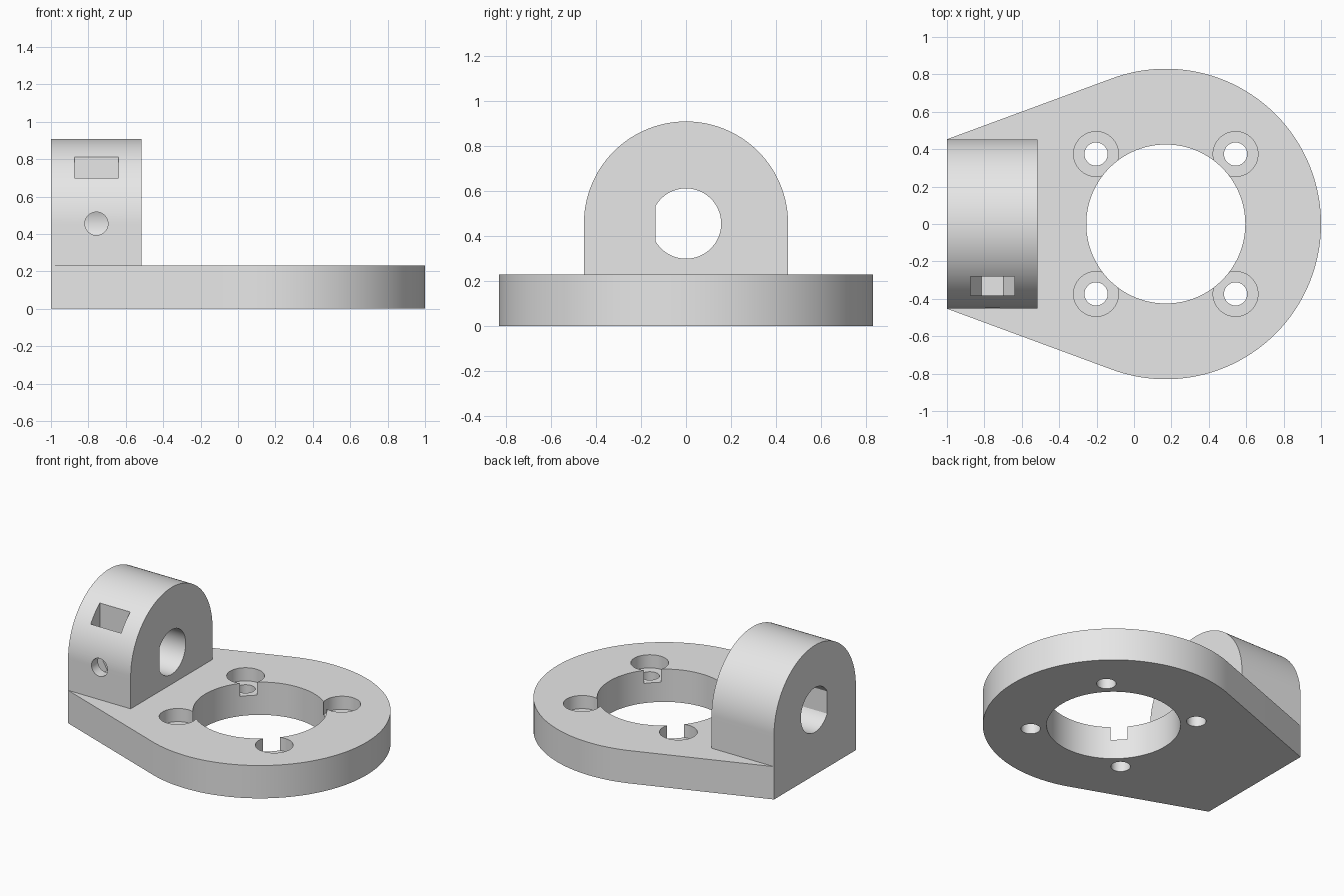
import bpy, bmesh
from math import cos, sin, radians
from mathutils import Vector

cube = bpy.data.objects.get("Cube")
if cube:
    bpy.data.objects.remove(cube, do_unlink=True)

# One plain grey for the whole bracket
grey = bpy.data.materials.new("light_grey")
grey.use_nodes = True
grey.diffuse_color = (0.8, 0.8, 0.8, 1)
grey.node_tree.nodes["Principled BSDF"].inputs["Base Color"].default_value = (0.8, 0.8, 0.8, 1)

# How a 2D profile point plus a depth becomes a 3D point, per extrusion axis
AXES = {
    "x": lambda a, b, d: Vector((d, a, b)),
    "y": lambda a, b, d: Vector((a, d, b)),
    "z": lambda a, b, d: Vector((a, b, d)),
}


def arc(ca, cb, radius, start=0, end=360, steps=96):
    """Points on an arc; a full circle leaves out the repeated last point."""
    count = steps if end - start == 360 else steps + 1
    angles = [radians(start + (end - start) * i / steps) for i in range(count)]
    return [(ca + radius * cos(t), cb + radius * sin(t)) for t in angles]


def prism(name, profile, axis, low, high):
    """Extrude a closed profile along an axis."""
    bm = bmesh.new()
    face = bm.faces.new([bm.verts.new(AXES[axis](a, b, low)) for a, b in profile])
    top = bmesh.ops.extrude_face_region(bm, geom=[face])
    moved = [g for g in top["geom"] if isinstance(g, bmesh.types.BMVert)]
    bmesh.ops.translate(bm, verts=moved, vec=AXES[axis](0, 0, high - low))
    bmesh.ops.recalc_face_normals(bm, faces=bm.faces)
    mesh = bpy.data.meshes.new(name)
    bm.to_mesh(mesh)
    bm.free()
    mesh.materials.append(grey)
    obj = bpy.data.objects.new(name, mesh)
    bpy.context.collection.objects.link(obj)
    return obj


def activate(obj):
    bpy.ops.object.select_all(action="DESELECT")
    obj.select_set(True)
    bpy.context.view_layer.objects.active = obj


def cut(obj, profile, axis, low, high):
    """Subtract an extruded profile from a part."""
    cutter = prism("cutter", profile, axis, low, high)
    cutter.hide_render = True
    mod = obj.modifiers.new("cut", "BOOLEAN")
    mod.operation = "DIFFERENCE"
    mod.solver = "EXACT"
    mod.object = cutter
    activate(obj)
    bpy.ops.object.modifier_apply(modifier=mod.name)
    bpy.data.objects.remove(cutter, do_unlink=True)


CENTRE = 0.17          # x of the round end
THICK = 0.23           # plate thickness
HALF = 0.453           # half width of the lug
AXIS_Z = 0.455         # height of the shaft axis
LUG_X = -0.757         # middle of the lug

# Base plate: round end with tangent sides running to the lug
outline = arc(CENTRE, 0, 0.83, -110.1, 110.1, 128) + [(-1, HALF), (-1, -HALF)]
plate = prism("base_plate", outline, "z", 0, THICK)
cut(plate, arc(CENTRE, 0, 0.425, steps=128), "z", -0.1, 0.5)

# Four counterbored screw holes that break into the central bore
for sx in (-1, 1):
    for sy in (-1, 1):
        x, y = CENTRE + sx * 0.373, sy * 0.374
        cut(plate, arc(x, y, 0.12, steps=64), "z", THICK - 0.092, 0.5)
        cut(plate, arc(x, y, 0.062, steps=48), "z", -0.1, 0.5)

# Shaft lug with a rounded top
lug = prism("shaft_lug", arc(0, AXIS_Z, HALF, 0, 180) + [(-HALF, THICK), (HALF, THICK)],
            "x", -1, -0.515)

# D-shaped shaft bore, flat towards the front
cut(lug, arc(0, AXIS_Z, 0.156, -150, 150), "x", -1.2, -0.3)

# Set screw hole from the front into the bore
cut(lug, arc(LUG_X, AXIS_Z, 0.062, steps=48), "y", -0.6, 0)

# Nut pocket: open at the top, half hexagon at the bottom
w, drop = 0.118, 0.102
pocket = [(LUG_X - w, 1.1), (LUG_X - w, AXIS_Z), (LUG_X - w / 2, AXIS_Z - drop),
          (LUG_X + w / 2, AXIS_Z - drop), (LUG_X + w, AXIS_Z), (LUG_X + w, 1.1)]
cut(lug, pocket, "y", -0.381, -0.281)

# Smooth curved walls, crisp edges
for part in (plate, lug):
    activate(part)
    bpy.ops.object.shade_smooth_by_angle(angle=radians(25))
